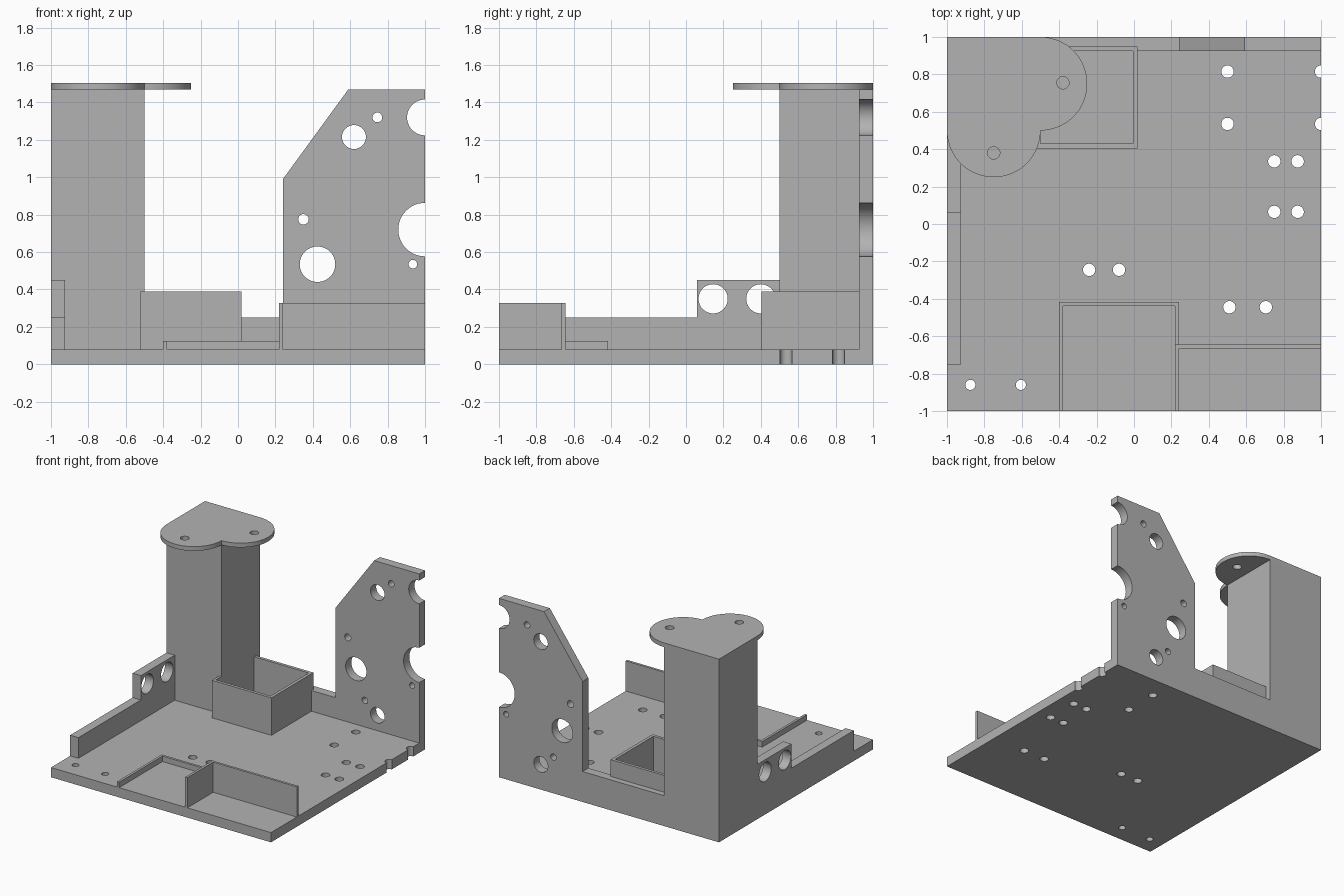
import bpy, bmesh, math

if "Cube" in bpy.data.objects:
    bpy.data.objects.remove(bpy.data.objects["Cube"])

grey = bpy.data.materials.new("plain_grey")
grey.diffuse_color = (0.448, 0.448, 0.448, 1)
grey.use_nodes = True
grey.node_tree.nodes["Principled BSDF"].inputs["Base Color"].default_value = grey.diffuse_color

# Axis of extrusion -> placement of profile coordinates (a, b) at depth t
PLACE = {
    "x": lambda a, b, t: (t, a, b),
    "y": lambda a, b, t: (a, t, b),
    "z": lambda a, b, t: (a, b, t),
}


def arc(cx, cy, r, start, end, n):
    return [(cx + r * math.cos(math.radians(start + (end - start) * i / n)),
             cy + r * math.sin(math.radians(start + (end - start) * i / n)))
            for i in range(n + 1)]


def add_prism(bm, pts, axis, lo, hi):
    low = [bm.verts.new(PLACE[axis](a, b, lo)) for a, b in pts]
    high = [bm.verts.new(PLACE[axis](a, b, hi)) for a, b in pts]
    n = len(pts)
    bm.faces.new(low)
    bm.faces.new(high)
    for i in range(n):
        j = (i + 1) % n
        bm.faces.new((low[i], low[j], high[j], high[i]))


def make_object(name, profiles, axis, lo, hi):
    bm = bmesh.new()
    for pts in profiles:
        add_prism(bm, pts, axis, lo, hi)
    bmesh.ops.recalc_face_normals(bm, faces=bm.faces)
    mesh = bpy.data.meshes.new(name)
    bm.to_mesh(mesh)
    bm.free()
    mesh.materials.append(grey)
    obj = bpy.data.objects.new(name, mesh)
    bpy.context.collection.objects.link(obj)
    return obj


def part(name, pts, axis, lo, hi, holes=()):
    """Extruded profile with round holes (a, b, radius) cut through it."""
    obj = make_object(name, [pts], axis, lo, hi)
    bpy.ops.object.select_all(action="DESELECT")
    obj.select_set(True)
    bpy.context.view_layer.objects.active = obj
    if holes:
        circles = [arc(a, b, r, 0, 360, 48)[:-1] for a, b, r in holes]
        cutter = make_object("hole_cutter", circles, axis, lo - 0.05, hi + 0.05)
        cutter.hide_render = True
        mod = obj.modifiers.new("holes", "BOOLEAN")
        mod.operation = "DIFFERENCE"
        mod.solver = "EXACT"
        mod.object = cutter
        bpy.ops.object.modifier_apply(modifier=mod.name)
        bpy.data.objects.remove(cutter, do_unlink=True)
    bpy.ops.object.shade_smooth_by_angle(angle=math.radians(30))
    return obj


def rect(a0, b0, a1, b1):
    return [(a0, b0), (a1, b0), (a1, b1), (a0, b1)]


FLOOR = 0.08

# Base plate with screw holes, two of them open at the right edge
screw_holes = [(x, y, 0.033) for x in (0.5, 1.0) for y in (0.535, 0.815)]
screw_holes += [(x, y, 0.033) for x in (0.75, 0.875) for y in (0.065, 0.335)]
screw_holes += [(x, -0.245, 0.033) for x in (-0.24, -0.08)]
screw_holes += [(x, -0.445, 0.033) for x in (0.51, 0.705)]
screw_holes += [(x, -0.86, 0.027) for x in (-0.875, -0.605)]
part("base_plate", rect(-1, -1, 1, 1), "z", 0, FLOOR, screw_holes)

# Back wall rising into the tall perforated panel
part("back_panel",
     [(-0.5, FLOOR), (1, FLOOR), (1, 1.47), (0.59, 1.47), (0.24, 0.99),
      (0.24, 0.25), (-0.5, 0.25)],
     "y", 0.925, 1,
     [(0.62, 1.215, 0.064), (0.745, 1.32, 0.026), (1.0, 1.32, 0.096),
      (0.35, 0.775, 0.028), (0.425, 0.535, 0.095), (1.0, 0.72, 0.143),
      (0.935, 0.535, 0.023), (0.62, 0.207, 0.064), (0.505, 0.298, 0.026)])

# Stepped left wall with two round openings
part("left_wall",
     [(-0.75, FLOOR), (0.5, FLOOR), (0.5, 0.45), (0.06, 0.45),
      (0.06, 0.25), (-0.75, 0.25)],
     "x", -1, -0.925, [(0.145, 0.35, 0.078), (0.40, 0.35, 0.078)])

# Square column and its two-lobed top plate
part("column", rect(-1, 0.5, -0.5, 1), "z", FLOOR, 1.47)
lobes = arc(-0.75, 0.5, 0.25, 180, 360, 40) + arc(-0.5, 0.75, 0.25, -90, 90, 40)[1:]
part("column_top_plate", [(-1, 1)] + lobes, "z", 1.47, 1.505,
     [(-0.75, 0.38, 0.033), (-0.38, 0.755, 0.033)])

# Open bin beside the column
part("bin_walls",
     [(-0.52, 0.5), (-0.52, 0.405), (0.02, 0.405), (0.02, 0.925),
      (-0.005, 0.925), (-0.005, 0.43), (-0.5, 0.43), (-0.5, 0.5)],
     "z", FLOOR, 0.388)
part("bin_back_lip", rect(-0.5, 0.925, 0.02, 0.95), "z", 0.25, 0.388)

# Low U-shaped frame at the front
part("low_frame",
     [(-0.40, -1), (-0.38, -1), (-0.38, -0.438), (0.22, -0.438), (0.22, -0.645),
      (0.24, -0.645), (0.24, -0.418), (-0.40, -0.418)],
     "z", FLOOR, 0.125)

# Taller L-shaped divider at the front right
part("tall_divider",
     [(0.22, -1), (0.24, -1), (0.24, -0.665), (1, -0.665), (1, -0.645),
      (0.22, -0.645)],
     "z", FLOOR, 0.328)
